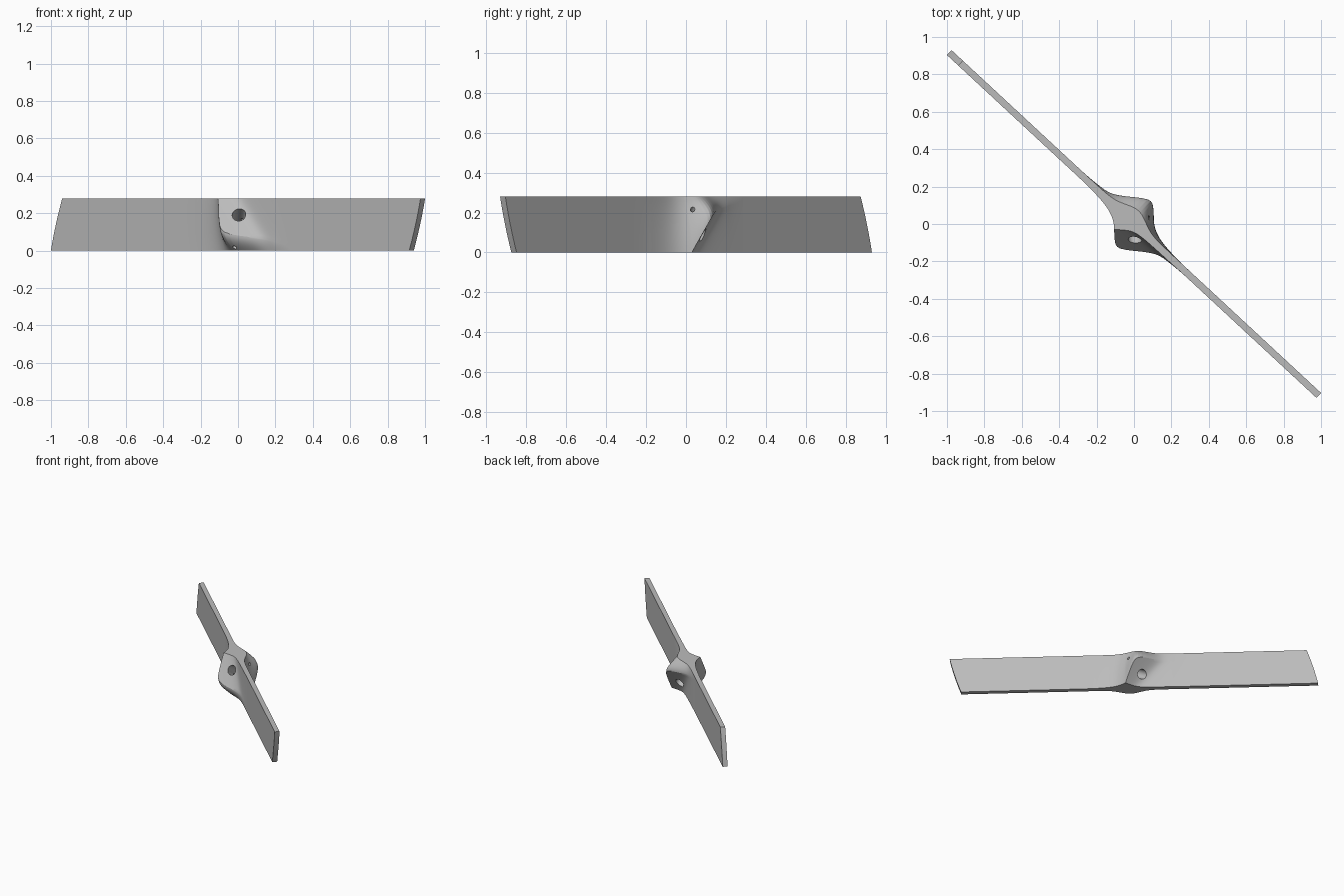
import bpy, bmesh, math
from mathutils import Vector, Matrix

if "Cube" in bpy.data.objects:
    bpy.data.objects.remove(bpy.data.objects["Cube"])

H, T = 0.28, 0.018                     # blade height, half thickness
ANG = math.radians(-42.85)
U = Vector((math.cos(ANG), math.sin(ANG), 0))     # along the blade
N = Vector((math.sin(ANG), -math.cos(ANG), 0))    # front normal of the blade
REACH = 0.4                            # half length of the hub blend

metal = bpy.data.materials.new("grey_metal")
metal.diffuse_color = (0.5, 0.5, 0.5, 1)
metal.use_nodes = True
metal.node_tree.nodes["Principled BSDF"].inputs["Base Color"].default_value = metal.diffuse_color


def place(u, n, z):
    return U * u + N * n + Vector((0, 0, z))


def finish(name, bm, angle=30):
    bmesh.ops.remove_doubles(bm, verts=bm.verts, dist=1e-5)
    bmesh.ops.recalc_face_normals(bm, faces=bm.faces)
    me = bpy.data.meshes.new(name)
    bm.to_mesh(me)
    bm.free()
    ob = bpy.data.objects.new(name, me)
    bpy.context.collection.objects.link(ob)
    me.materials.append(metal)
    bpy.ops.object.select_all(action='DESELECT')
    ob.select_set(True)
    bpy.context.view_layer.objects.active = ob
    if angle:
        bpy.ops.object.shade_smooth_by_angle(angle=math.radians(angle))
    return ob


# Blades: flat plates with a raked, slightly bowed end
def blade(name, side):
    bm = bmesh.new()
    rim = []
    for i in range(13):
        t = i / 12
        rim.append((1.265 + 0.083 * (1.25 * t - 0.25 * t * t), t * H))
    outline = [(REACH, 0)] + rim + [(REACH, H)]
    loops = []
    for n in (T, -T):
        loops.append([bm.verts.new(place(side * u, n, z if side > 0 else H - z))
                      for u, z in outline])
    bm.faces.new(loops[0])
    bm.faces.new(loops[1])
    k = len(outline)
    for i in range(k - 1):
        bm.faces.new((loops[0][i], loops[0][i + 1], loops[1][i + 1], loops[1][i]))
    return finish(name, bm)


blade("right_blade", 1)
blade("left_blade", -1)

# Hub: teardrop boss with a slanted flat face, the same shape inverted behind
EDGE = [(-0.058, 0.28), (-0.035, 0.222), (-0.013, 0.17), (0.003, 0.137),
        (0.018, 0.115), (0.036, 0.1), (0.062, 0.089), (0.096, 0.081),
        (0.16, 0.071), (0.24, 0.058), (0.33, 0.038), (0.4, 0.02)]


def edge_z(u):
    if u <= EDGE[0][0]:
        return H
    for (a, za), (b, zb) in zip(EDGE, EDGE[1:]):
        if u <= b:
            return za + (zb - za) * (u - a) / (b - a)
    return EDGE[-1][1]


def face_n(u, z):
    # slanted plane melting into the blade surface
    p = ((0.162 - 0.5 * z) / 0.867 - 0.68 * u) / 0.733
    return 0.5 * (p + T + math.sqrt((p - T) ** 2 + 0.04 ** 2))


def boss(u, z):
    u0 = EDGE[0][0]
    ze = edge_z(u)
    if u > u0 and z >= ze:
        n = face_n(u, z)
    else:
        top = face_n(u, ze) if u > u0 else T + (face_n(u0, H) - T) * math.exp((u - u0) / 0.07)
        base = min(top, T + 0.05 * math.exp(-((u - 0.03) / 0.1) ** 2))
        n = base + (top - base) * math.sin(math.pi / 2 * z / ze)
    fade = min(1, (REACH - abs(u)) / 0.12)
    return T + (n - T) * fade


us = {round(0.008 * i, 4) for i in range(-50, 51)}
us |= {s * p[0] for p in EDGE for s in (1, -1)}
us = sorted(us)
bm = bmesh.new()
sides = []
for s in (1, -1):
    grid = []
    for u in us:
        ze = edge_z(u)
        zs = [ze * i / 12 for i in range(13)] + [ze + (H - ze) * i / 14 for i in range(1, 15)]
        grid.append([bm.verts.new(place(s * u, s * boss(u, z), z if s > 0 else H - z)) for z in zs])
    for a, b in zip(grid, grid[1:]):
        for i in range(len(a) - 1):
            bm.faces.new((a[i], b[i], b[i + 1], a[i + 1]))
    sides.append(grid)
front, back = sides
back.reverse()                          # now ordered by the same u as the front
for i in range(len(us) - 1):
    for f, b in ((0, -1), (-1, 0)):     # bottom and top caps
        bm.faces.new((front[i][f], front[i + 1][f], back[i + 1][b], back[i][b]))
for i in (0, -1):                       # ends against the blades
    bm.faces.new(front[i] + back[i])
bmesh.ops.remove_doubles(bm, verts=bm.verts, dist=1e-5)
bmesh.ops.dissolve_degenerate(bm, dist=1e-6, edges=bm.edges)
hub = finish("hub", bm, 0)


# Holes: shaft bore and small fixing holes
def drill(name, direction, radius, start, end):
    d = Vector(direction).normalized()
    rot = d.to_track_quat('Z', 'Y').to_matrix().to_4x4()
    mid = Vector((0, 0, H / 2)) + d * (start + end) / 2
    bm = bmesh.new()
    bmesh.ops.create_cone(bm, cap_ends=True, segments=32, radius1=radius, radius2=radius,
                          depth=end - start, matrix=Matrix.Translation(mid) @ rot)
    cutter = finish(name, bm, 0)
    mod = hub.modifiers.new(name, 'BOOLEAN')
    mod.operation = 'DIFFERENCE'
    mod.solver = 'EXACT'
    mod.object = cutter
    bpy.context.view_layer.objects.active = hub
    bpy.ops.object.modifier_apply(modifier=name)
    bpy.data.objects.remove(cutter)


drill("shaft_bore", (0.005, -0.083, 0.05), 0.036, -0.4, 0.4)
drill("fixing_hole", (0.085, 0.035, 0.08), 0.011, -0.3, 0.3)
drill("fixing_hole_low", (-0.015, -0.085, -0.105), 0.011, 0, 0.3)

bpy.ops.object.select_all(action='DESELECT')
hub.select_set(True)
bpy.context.view_layer.objects.active = hub
bpy.ops.object.shade_smooth_by_angle(angle=math.radians(30))
